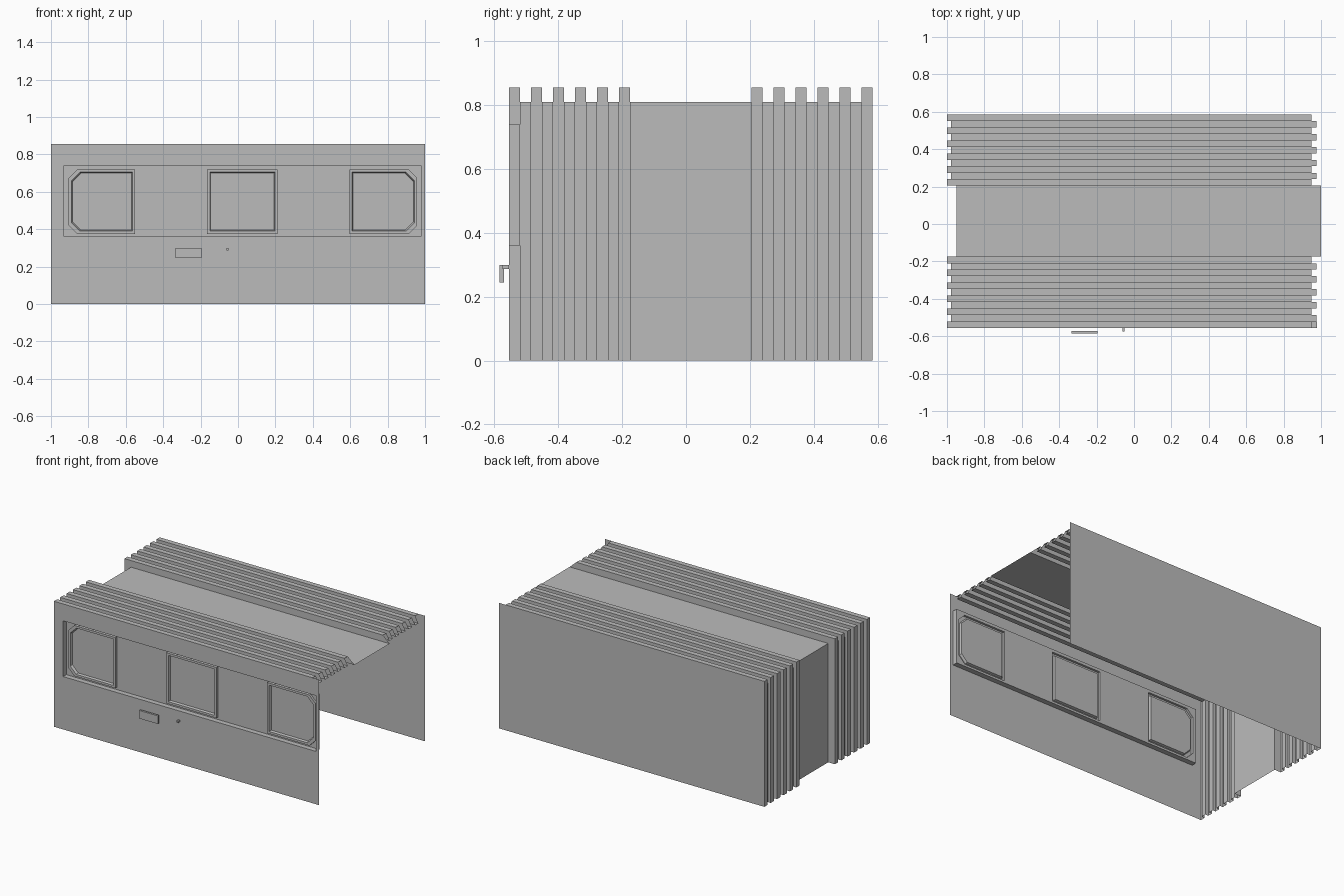
import bpy, bmesh
from mathutils import Vector

cube = bpy.data.objects.get("Cube")
if cube:
    bpy.data.objects.remove(cube, do_unlink=True)

# Single plain grey paint
GREY = (0.5, 0.5, 0.5, 1)
paint = bpy.data.materials.new("plain_grey")
paint.use_nodes = True
paint.diffuse_color = GREY
paint.node_tree.nodes["Principled BSDF"].inputs["Base Color"].default_value = GREY


class Sheet:
    """Collects faces of a thin sheet and shares matching corners."""

    def __init__(self, name):
        self.name, self.bm, self.seen = name, bmesh.new(), {}

    def vert(self, p):
        key = tuple(round(c, 4) for c in p)
        if key not in self.seen:
            self.seen[key] = self.bm.verts.new(p)
        return self.seen[key]

    def face(self, points):
        verts = list(dict.fromkeys(self.vert(p) for p in points))
        if len(verts) > 2:
            self.bm.faces.new(verts)

    def skin(self, a, b, closed=True):
        n = len(a)
        for i in range(n if closed else n - 1):
            j = (i + 1) % n
            self.face([a[i], a[j], b[j], b[i]])

    def finish(self, outward):
        bm = self.bm
        bmesh.ops.recalc_face_normals(bm, faces=bm.faces[:])
        biggest = max(bm.faces, key=lambda f: f.calc_area())
        if biggest.normal.dot(Vector(outward)) < 0:
            bmesh.ops.reverse_faces(bm, faces=bm.faces[:])
        mesh = bpy.data.meshes.new(self.name)
        bm.to_mesh(mesh)
        bm.free()
        mesh.materials.append(paint)
        obj = bpy.data.objects.new(self.name, mesh)
        bpy.context.collection.objects.link(obj)


def outline(x0, x1, z0, z1, y, cut=0, side=0, double=False):
    """Rectangle in the wall plane; corners on the given side are chamfered."""
    corners = [(x0, z0, 1, 1), (x1, z0, -1, 1), (x1, z1, -1, -1), (x0, z1, 1, -1)]
    points = []
    for i, (x, z, dx, dz) in enumerate(corners):
        if side and dx == -side:
            c = 0 if double else cut
            pair = [(x, y, z + dz * c), (x + dx * c, y, z)]
            points += pair if i % 2 == 0 else pair[::-1]
        else:
            points.append((x, y, z))
    return points


FRONT, PANEL, BACK = -0.555, -0.52, 0.585
TOP = 0.855

# Front wall with a sunken window band
wall = Sheet("front_wall")
X0, X1, Z0, Z1 = -0.93, 0.978, 0.36, 0.74
rim = outline(X0, X1, Z0, Z1, FRONT)
wall.skin(outline(-1, 1, 0, TOP, FRONT), rim)
wall.skin(rim, outline(X0, X1, Z0, Z1, PANEL))

# Three windows with raised frames; outer ones have chamfered outer corners
windows = [(X0, -0.355, -0.905, -0.55, -1),
           (-0.355, 0.4, -0.166, 0.212, 0),
           (0.4, X1, 0.595, 0.958, 1)]
for cell0, cell1, a, b, side in windows:
    def ring(inset, y):
        return outline(a + inset, b - inset, 0.375 + inset, 0.72 - inset,
                       y, 0.045, side)
    loops = [outline(cell0, cell1, Z0, Z1, PANEL, 0, side, True),
             ring(0, PANEL), ring(0, PANEL - 0.015),
             ring(0.015, PANEL - 0.015), ring(0.02, PANEL)]
    for lower, upper in zip(loops, loops[1:]):
        wall.skin(lower, upper)
    wall.face(loops[-1])
wall.finish((0, -1, 0))

# Plain back wall
back = Sheet("back_wall")
back.face(outline(-1, 1, 0, TOP, BACK))
back.finish((0, 1, 0))

# Corrugated shell: one bent sheet forming the end wall and the roof
RIB = (-1, TOP, 0.95)
GROOVE = (-0.978, 0.81, 0.975)
CENTRE = (-0.95, 0.81, 1)


def section(y, level):
    x_wall, z_roof, x_end = level
    return [(x_wall, y, 0), (x_wall, y, z_roof), (x_end, y, z_roof)]


def rib_run(start, pitch=0.069, width=0.035, count=6):
    run = []
    for i in range(count):
        y = start + i * pitch
        run += [section(y, RIB), section(y + width, RIB)]
        if i < count - 1:
            run += [section(y + width, GROOVE), section(y + pitch, GROOVE)]
    return run


front_run = rib_run(FRONT)
back_run = rib_run(BACK - 0.035 - 5 * 0.069)
middle = [section(front_run[-1][0][1], CENTRE), section(back_run[0][0][1], CENTRE)]
sections = front_run + middle + back_run
shell = Sheet("corrugated_roof_and_end_wall")
for s, t in zip(sections, sections[1:]):
    shell.skin(s, t, closed=False)
shell.finish((0, 0, 1))


# Small handle plate and stud on the front wall
def box(name, x0, x1, y0, y1, z0, z1):
    part = Sheet(name)
    near, far = outline(x0, x1, z0, z1, y0), outline(x0, x1, z0, z1, y1)
    part.skin(near, far)
    part.face(near)
    part.face(far)
    part.finish((0, -1, 0) if x1 - x0 > 0.05 else (0, 0, 1))


box("handle_grip", -0.335, -0.195, -0.585, -0.571, 0.245, 0.3)
box("handle_stud", -0.062, -0.05, -0.575, FRONT, 0.287, 0.3)
